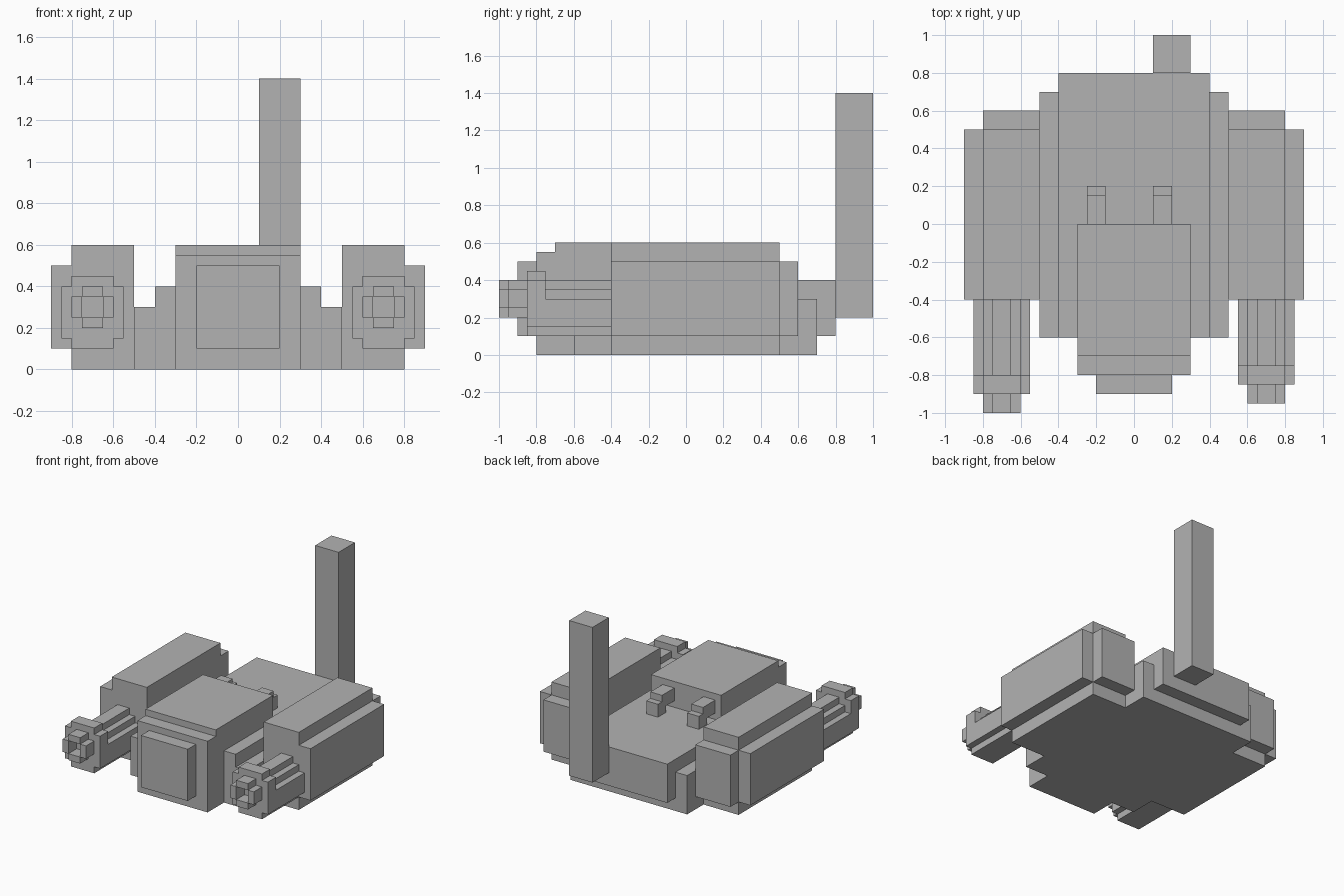
import bpy
import bmesh
from mathutils import Matrix, Vector

cube = bpy.data.objects.get("Cube")
if cube:
    bpy.data.objects.remove(cube, do_unlink=True)

grey = bpy.data.materials.new("plain_grey")
grey.use_nodes = True
colour = (0.45, 0.45, 0.45, 1)
grey.diffuse_color = colour
grey.node_tree.nodes["Principled BSDF"].inputs["Base Color"].default_value = colour


def part(name, *boxes):
    """One flat-shaded object made of boxes given as (x range, y range, z range)."""
    bm = bmesh.new()
    for box in boxes:
        low = Vector([min(r) for r in box])
        high = Vector([max(r) for r in box])
        matrix = Matrix.Translation((low + high) / 2) @ Matrix.Diagonal((*(high - low), 1))
        bmesh.ops.create_cube(bm, size=1, matrix=matrix)
    mesh = bpy.data.meshes.new(name)
    bm.to_mesh(mesh)
    bm.free()
    mesh.materials.append(grey)
    obj = bpy.data.objects.new(name, mesh)
    bpy.context.collection.objects.link(obj)
    return obj


def wide(half, centre=0):
    return (centre - half, centre + half)


# Hull and mast
part("hull", (wide(0.5), (-0.6, 0.7), (0, 0.3)), (wide(0.4), (-0.6, 0.8), (0.1, 0.4)))
part("mast", ((0.1, 0.3), (0.8, 1), (0.2, 1.4)))

# Cabin with stepped brow and front plate
part("cabin", (wide(0.3), (-0.7, 0), (0, 0.6)), (wide(0.3), (-0.8, -0.7), (0, 0.55)))
part("front_plate", (wide(0.2), (-0.9, -0.8), (0.1, 0.5)))

# Small bent pipes behind the cabin
for name, x in (("left", 0.15), ("right", -0.2)):
    part(name + "_pipe",
         (wide(0.05, x), (0, 0.15), (0.45, 0.55)),
         (wide(0.05, x), (0.1, 0.2), (0.4, 0.5)))

# Side pods and guns; the right gun reaches slightly further forward
for name, side, front in (("left", 1, -0.85), ("right", -1, -0.9)):
    inner, outer = 0.5 * side, 0.8 * side
    part(name + "_pod",
         ((inner, outer), (-0.4, 0.5), (0, 0.6)),
         ((inner, 0.9 * side), (-0.4, 0.5), (0.1, 0.5)),
         ((inner, outer), (0.5, 0.6), (0.1, 0.5)))

    x = 0.7 * side
    back = front + 0.1
    barrel = (back, -0.4)
    part(name + "_gun_barrel",
         (wide(0.1, x), barrel, (0.1, 0.35)),
         (wide(0.15, x), barrel, (0.15, 0.3)),
         (wide(0.05, x), barrel, (0.3, 0.4)))
    part(name + "_gun_collar",
         (wide(0.1, x), (front, back), (0.1, 0.45)),
         (wide(0.15, x), (front, back), (0.15, 0.4)))

    # Four blocks around an open bore
    tip = (front - 0.1, front)
    part(name + "_muzzle",
         (wide(0.025, x - 0.075), tip, (0.25, 0.35)),
         (wide(0.025, x + 0.075), tip, (0.25, 0.35)),
         (wide(0.05, x), tip, (0.2, 0.25)),
         (wide(0.05, x), tip, (0.35, 0.4)))
